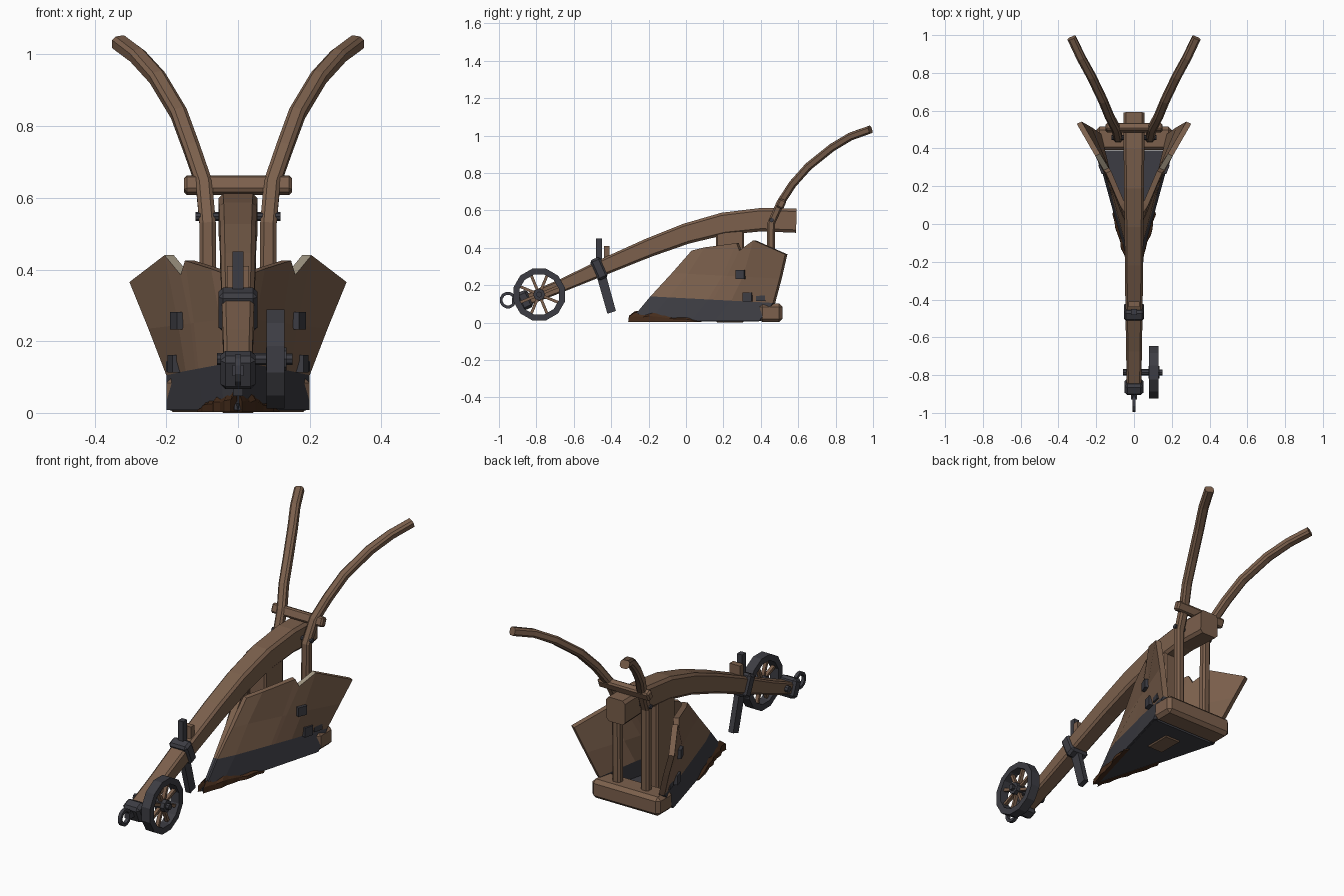
import bpy, bmesh, math, random
from mathutils import Vector, Matrix

if "Cube" in bpy.data.objects:
    bpy.data.objects.remove(bpy.data.objects["Cube"])

random.seed(4)


def mat(name, c):
    m = bpy.data.materials.new(name)
    m.diffuse_color = (*c, 1)
    m.use_nodes = True
    m.node_tree.nodes["Principled BSDF"].inputs["Base Color"].default_value = m.diffuse_color
    return m


WOOD = mat("wood", (0.2, 0.117, 0.073))
IRON = mat("iron", (0.046, 0.046, 0.056))
SOIL = mat("soil", (0.06, 0.025, 0.011))
PALE = mat("pale_cut_wood", (0.36, 0.31, 0.23))


def finish(name, bm, *mats):
    bmesh.ops.recalc_face_normals(bm, faces=bm.faces[:])
    me = bpy.data.meshes.new(name)
    bm.to_mesh(me)
    bm.free()
    for m in mats:
        me.materials.append(m)
    ob = bpy.data.objects.new(name, me)
    bpy.context.collection.objects.link(ob)
    return ob


def box(name, c, size, m, tilt=0, turn=0, bevel=0):
    bm = bmesh.new()
    bmesh.ops.create_cube(bm, size=1, matrix=Matrix.Diagonal((*size, 1)))
    if bevel:
        bmesh.ops.bevel(bm, geom=bm.edges[:], offset=bevel, segments=1, affect='EDGES')
    bm.transform(Matrix.Translation(c) @ Matrix.Rotation(turn, 4, 'Z') @ Matrix.Rotation(tilt, 4, 'X'))
    return finish(name, bm, m)


def rod(name, x0, x1, y, z, r, m, n=8):
    """Cylinder along x."""
    bm = bmesh.new()
    bmesh.ops.create_cone(bm, cap_ends=True, segments=n, radius1=r, radius2=r, depth=x1 - x0)
    bm.transform(Matrix.Translation(((x0 + x1) / 2, y, z)) @ Matrix.Rotation(math.pi / 2, 4, 'Y'))
    return finish(name, bm, m)


def plate(name, pts, half, m):
    """Side outline (y, z) extruded across x."""
    bm = bmesh.new()
    a = [bm.verts.new((-half, y, z)) for y, z in pts]
    b = [bm.verts.new((half, y, z)) for y, z in pts]
    n = len(pts)
    bm.faces.new(a)
    bm.faces.new(b)
    for i in range(n):
        bm.faces.new((a[i], a[(i + 1) % n], b[(i + 1) % n], b[i]))
    return finish(name, bm, m)


def sweep(name, path, sizes, m, ch=0.22):
    """Chamfered rectangular timber along a path; sizes are (width, height)."""
    bm = bmesh.new()
    P = [Vector(p) for p in path]
    k = 0.5 - ch
    sec = [(-.5, -k), (-k, -.5), (k, -.5), (.5, -k), (.5, k), (k, .5), (-k, .5), (-.5, k)]
    rings = []
    for i, p in enumerate(P):
        t = (P[min(i + 1, len(P) - 1)] - P[max(i - 1, 0)]).normalized()
        side = Vector((1, 0, 0))
        side = (side - t * side.dot(t)).normalized()
        up = side.cross(t)
        w, h = sizes[i] if isinstance(sizes, list) else sizes
        rings.append([bm.verts.new(p + side * a * w + up * b * h) for a, b in sec])
    for r, s in zip(rings, rings[1:]):
        for j in range(8):
            bm.faces.new((r[j], r[(j + 1) % 8], s[(j + 1) % 8], s[j]))
    bm.faces.new(rings[0])
    bm.faces.new(rings[-1])
    return finish(name, bm, m)


def ring(name, c, R, r, w, m, n):
    """Square-section ring in the yz plane."""
    bm = bmesh.new()
    loops = []
    for i in range(n):
        a = math.tau * (i + .5) / n
        loops.append([bm.verts.new((c[0] + dx, c[1] + q * math.cos(a), c[2] + q * math.sin(a)))
                      for q, dx in ((R, -w), (R, w), (r, w), (r, -w))])
    for i in range(n):
        a, b = loops[i], loops[(i + 1) % n]
        for j in range(4):
            bm.faces.new((a[j], a[(j + 1) % 4], b[(j + 1) % 4], b[j]))
    return finish(name, bm, m)


# curved main beam
sweep("beam", [(0, -.88, .11), (0, -.66, .2), (0, -.4, .315), (0, -.2, .4), (0, 0, .475),
               (0, .2, .528), (0, .4, .55), (0, .59, .545)],
      [(.076, .06), (.084, .07), (.092, .09), (.096, .1), (.1, .11), (.105, .12), (.11, .125), (.11, .13)],
      WOOD, 0.12)

# nose cap and hitch ring
box("nose_cap", (0, -.862, .12), (.098, .065, .1), IRON, .42, 0, .014)
ring("hitch_ring", (0, -.952, .12), .045, .029, .009, IRON, 12)
box("hitch_pin", (0, -.905, .118), (.03, .05, .03), IRON)

# wheel on its side axle
WX, WY, WZ = .105, -.785, .15
ring("wheel_rim", (WX, WY, WZ), .143, .11, .025, IRON, 12)
rod("wheel_hub", WX - .027, WX + .03, WY, WZ, .032, IRON)
rod("hub_cap", WX + .03, WX + .047, WY, WZ, .016, IRON)
rod("axle", -.058, .09, WY, WZ, .017, IRON)
for i in range(8):
    a = math.tau * (i + .5) / 8
    box("spoke", (WX, WY + .07 * math.cos(a), WZ + .07 * math.sin(a)), (.018, .095, .015), WOOD, a)

# coulter knife, collar and wedge
box("coulter_collar", (0, -.465, .288), (.108, .06, .118), IRON, .42, 0, .012)
box("coulter_bar", (0, -.465, .37), (.03, .032, .16), IRON)
plate("coulter_blade", [(-.495, .31), (-.44, .3), (-.375, .062), (-.42, .047)], .014, IRON)
box("coulter_wedge", (0, -.424, .355), (.06, .03, .11), WOOD)

# mouldboard wings: each row lists its points from nose to tail
S = (0, .15, .47, .51, .66, 1)
rows = [((.01, -.3, .008), (.2, .39, .008)),
        ((.012, -.19, .14), (.2, .465, .105)),
        ((.022, -.075, .265), (.25, .5, .235))]
TOP = [(.03, .03, .385), (.075, .1, .402), (.148, .27, .425), (.16, .285, .385), (.205, .36, .44), (.303, .53, .365)]


def wing(name, sx):
    grid = [[Vector(a).lerp(Vector(b), s) for s in S] for a, b in rows] + [[Vector(p) for p in TOP]]
    for r, bulge in ((1, .01), (2, -.006)):
        for c in (1, 2, 3, 4):
            grid[r][c].x += bulge
    off = Vector((-.026, .012, 0))
    bm = bmesh.new()
    flip = lambda p: (p.x * sx, p.y, p.z)
    A = [[bm.verts.new(flip(p)) for p in r] for r in grid]
    B = [[bm.verts.new(flip(p + off)) for p in r] for r in grid]
    R, C = len(A) - 1, len(S) - 1

    def quad(vs, m):
        bm.faces.new(vs).material_index = m
    for r in range(R):
        for L in (A, B):
            for c in range(C):
                quad((L[r][c], L[r][c + 1], L[r + 1][c + 1], L[r + 1][c]), 1 if r == 0 else 0)
        for c in (0, C):
            quad((A[r][c], A[r + 1][c], B[r + 1][c], B[r][c]), 1 if r == 0 else 0)
    for r in (0, R):
        for c in range(C):
            quad((A[r][c], A[r][c + 1], B[r][c + 1], B[r][c]),
                 1 if r == 0 else (2 if c == 3 else 0))
    finish(name, bm, WOOD, IRON, PALE)


# ragged soil crust along the lower edge of the share
def crust(name, sx):
    bm = bmesh.new()
    loops = []
    for i in range(11):
        t = i / 10 * .52
        x, y = .0 + .19 * t, -.305 + .69 * t
        h = .058 * (1 - .75 * (i / 10) ** 2) + random.uniform(-.008, .006)
        o = .014 + random.uniform(-.004, .008)
        loops.append([bm.verts.new((sx * px, py, pz)) for px, py, pz in
                      ((x, y + .03, .003), (x + o, y - .004, .003), (x + o, y, h * .6), (x + .004, y + .03, h))])
    for a, b in zip(loops, loops[1:]):
        for j in range(4):
            bm.faces.new((a[j], a[(j + 1) % 4], b[(j + 1) % 4], b[j]))
    bm.faces.new(loops[0])
    bm.faces.new(loops[-1])
    finish(name, bm, SOIL)


for side, sx in (("right", 1), ("left", -1)):
    wing(side + "_wing", sx)
    crust(side + "_soil", sx)
    # iron straps on the wing
    box(side + "_upper_bracket", (sx * .168, .292, .257), (.026, .05, .048), IRON, 0, -sx * .38)
    box(side + "_lower_bracket", (sx * .178, .33, .137), (.024, .05, .05), IRON, 0, -sx * .27)
    box(side + "_rear_strap", (sx * .185, .4, .135), (.02, .05, .04), IRON, 0, -sx * .27)
    # handle
    sweep(side + "_handle", [(sx * .083, .452, .06), (sx * .085, .455, .53), (sx * .095, .505, .64),
                             (sx * .13, .57, .74), (sx * .165, .655, .835), (sx * .225, .78, .935),
                             (sx * .28, .88, .995), (sx * .33, .985, 1.032)], (.046, .042), WOOD)

# share sole
bm = bmesh.new()
bm.faces.new([bm.verts.new(p) for p in ((0, -.3, .006), (.19, .39, .006), (-.19, .39, .006))])
g = bmesh.ops.extrude_face_region(bm, geom=bm.faces[:])
bmesh.ops.translate(bm, verts=[v for v in g["geom"] if isinstance(v, bmesh.types.BMVert)], vec=(0, 0, .02))
finish("share_sole", bm, IRON)

# central post, rear sill, crossbar and bolt
box("frog_post", (0, .235, .25), (.1, .15, .5), WOOD, 0, 0, .008)
box("rear_sill", (0, .453, .052), (.4, .125, .1), WOOD, 0, 0, .018)
box("crossbar", (0, .51, .635), (.3, .04, .05), WOOD, -.4, 0, .008)
rod("handle_bolt", -.118, .118, .458, .548, .012, IRON)
